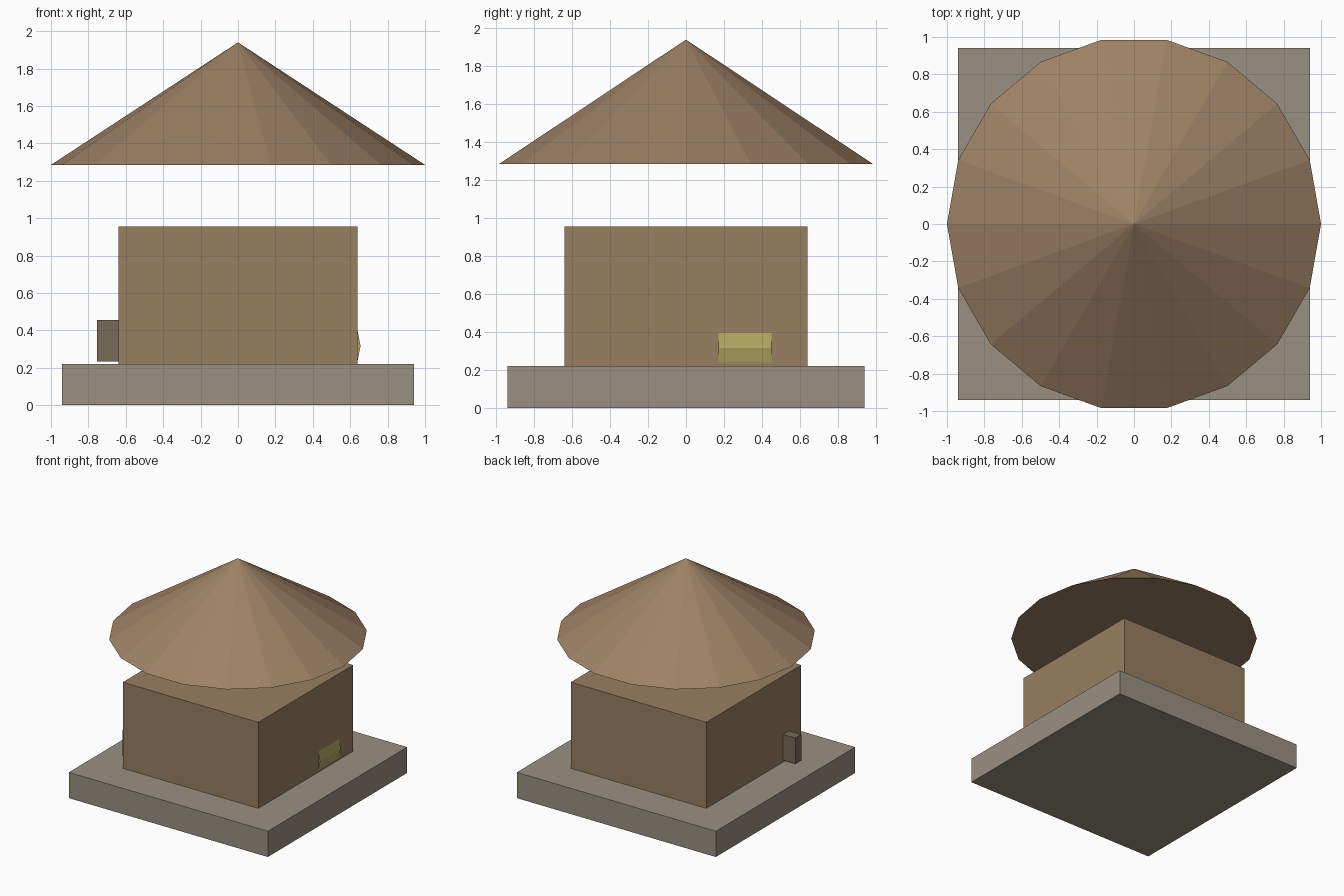
import bpy
import math

if "Cube" in bpy.data.objects:
    bpy.data.objects.remove(bpy.data.objects["Cube"])


def paint(obj, name, color):
    obj.name = name
    mat = bpy.data.materials.new(name + "_color")
    mat.diffuse_color = (*color, 1.0)
    mat.use_nodes = True
    mat.node_tree.nodes["Principled BSDF"].inputs["Base Color"].default_value = mat.diffuse_color
    obj.data.materials.append(mat)
    return obj


def box(name, lo, hi, color):
    center = [(a + b) / 2 for a, b in zip(lo, hi)]
    bpy.ops.mesh.primitive_cube_add(size=1, location=center)
    obj = bpy.context.object
    obj.scale = [b - a for a, b in zip(lo, hi)]
    return paint(obj, name, color)


def prism_y(name, profile, y0, y1, color):
    # Extrude an x-z profile along y
    n = len(profile)
    verts = [(x, y, z) for y in (y0, y1) for x, z in profile]
    faces = [tuple(range(n)), tuple(range(2 * n - 1, n - 1, -1))]
    faces += [(i, i + n, (i + 1) % n + n, (i + 1) % n) for i in range(n)]
    mesh = bpy.data.meshes.new(name)
    mesh.from_pydata(verts, [], faces)
    obj = bpy.data.objects.new(name, mesh)
    bpy.context.collection.objects.link(obj)
    return paint(obj, name, color)


# Stone base slab and hut walls
box("base_slab", (-0.94, -0.94, 0), (0.94, 0.94, 0.22), (0.32, 0.28, 0.22))
box("walls", (-0.64, -0.64, 0.22), (0.64, 0.64, 0.955), (0.31, 0.215, 0.12))

# Floating 18-sided cone roof, with a corner on the x axis
bpy.ops.mesh.primitive_cone_add(vertices=18, radius1=1, radius2=0, depth=0.655,
                                location=(0, 0, 1.285 + 0.655 / 2),
                                rotation=(0, 0, math.radians(10 * 9)))
paint(bpy.context.object, "roof", (0.34, 0.22, 0.13))

# Small post against the left wall
box("side_post", (-0.755, -0.477, 0.235), (-0.64, -0.397, 0.455), (0.18, 0.145, 0.10))

# Shallow ridged bale on the right wall
# corner 90 degrees: 18 sides put a vertex on x after the turn below
bpy.data.objects["roof"].rotation_euler.z = math.radians(90)
prism_y("bale", [(0.64, 0.24), (0.655, 0.317), (0.64, 0.395)], 0.17, 0.45, (0.44, 0.39, 0.12))
